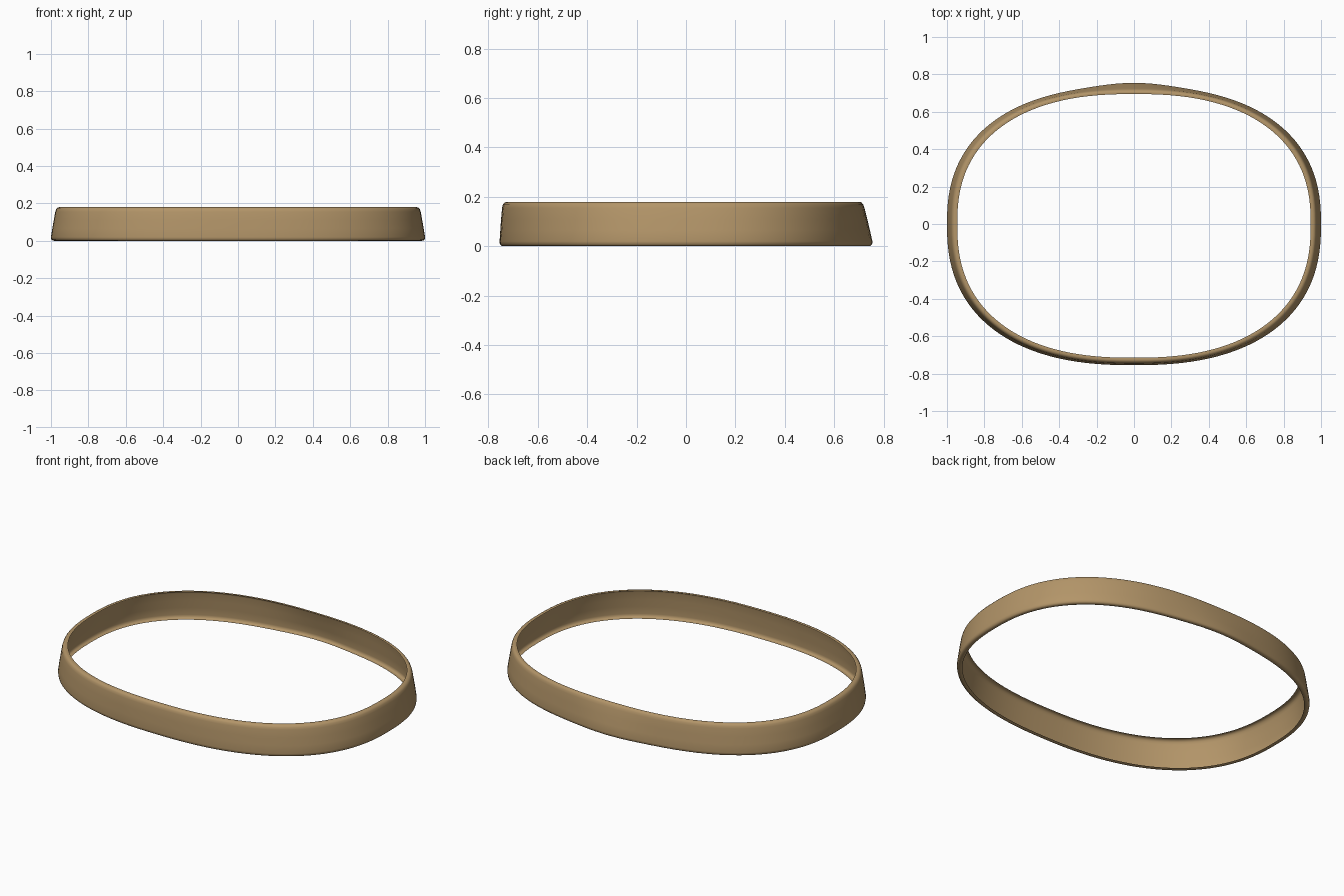
import bpy
import math

if "Cube" in bpy.data.objects:
    bpy.data.objects.remove(bpy.data.objects["Cube"])

SEGMENTS = 128
POWER = 2.4  # squareness of the oval outline

# Wall cross-section: height, half width, front depth, back depth, back bulge
ROWS = [
    (0.004, 0.972, 0.727, 0.708, 0.020),
    (0.000, 0.982, 0.737, 0.718, 0.020),
    (0.002, 0.992, 0.748, 0.728, 0.020),
    (0.008, 0.998, 0.754, 0.734, 0.020),
    (0.020, 1.000, 0.755, 0.735, 0.020),
    (0.065, 0.993, 0.752, 0.730, 0.015),
    (0.110, 0.985, 0.749, 0.725, 0.009),
    (0.155, 0.977, 0.745, 0.720, 0.003),
    (0.168, 0.973, 0.742, 0.717, 0.001),
    (0.176, 0.967, 0.736, 0.712, 0.0),
    (0.180, 0.957, 0.727, 0.705, 0.0),
    (0.178, 0.945, 0.715, 0.695, 0.0),
]


def outline(row):
    """One closed rounded loop, with a soft bulge in the middle of the back."""
    z, width, front, back, bulge = row
    points = []
    for i in range(SEGMENTS):
        a = 2 * math.pi * i / SEGMENTS
        c, s = math.cos(a), math.sin(a)
        x = width * math.copysign(abs(c) ** (2 / POWER), c)
        y = (back if s > 0 else front) * math.copysign(abs(s) ** (2 / POWER), s)
        if s > 0:
            y += bulge * math.exp(-(x / 0.22) ** 2) * s
        points.append((x, y, z))
    return points


# Thin band with rims curled inward at top and bottom
verts = [p for row in ROWS for p in outline(row)]
faces = []
for r in range(len(ROWS) - 1):
    for i in range(SEGMENTS):
        j = (i + 1) % SEGMENTS
        a, b = r * SEGMENTS, (r + 1) * SEGMENTS
        faces.append((a + i, a + j, b + j, b + i))

mesh = bpy.data.meshes.new("band")
mesh.from_pydata(verts, [], faces)
mesh.shade_smooth()
band = bpy.data.objects.new("band", mesh)
bpy.context.collection.objects.link(band)

# Single tan colour
tan = bpy.data.materials.new("tan")
tan.diffuse_color = (0.45, 0.30, 0.14, 1)
tan.use_nodes = True
tan.node_tree.nodes["Principled BSDF"].inputs["Base Color"].default_value = tan.diffuse_color
mesh.materials.append(tan)
